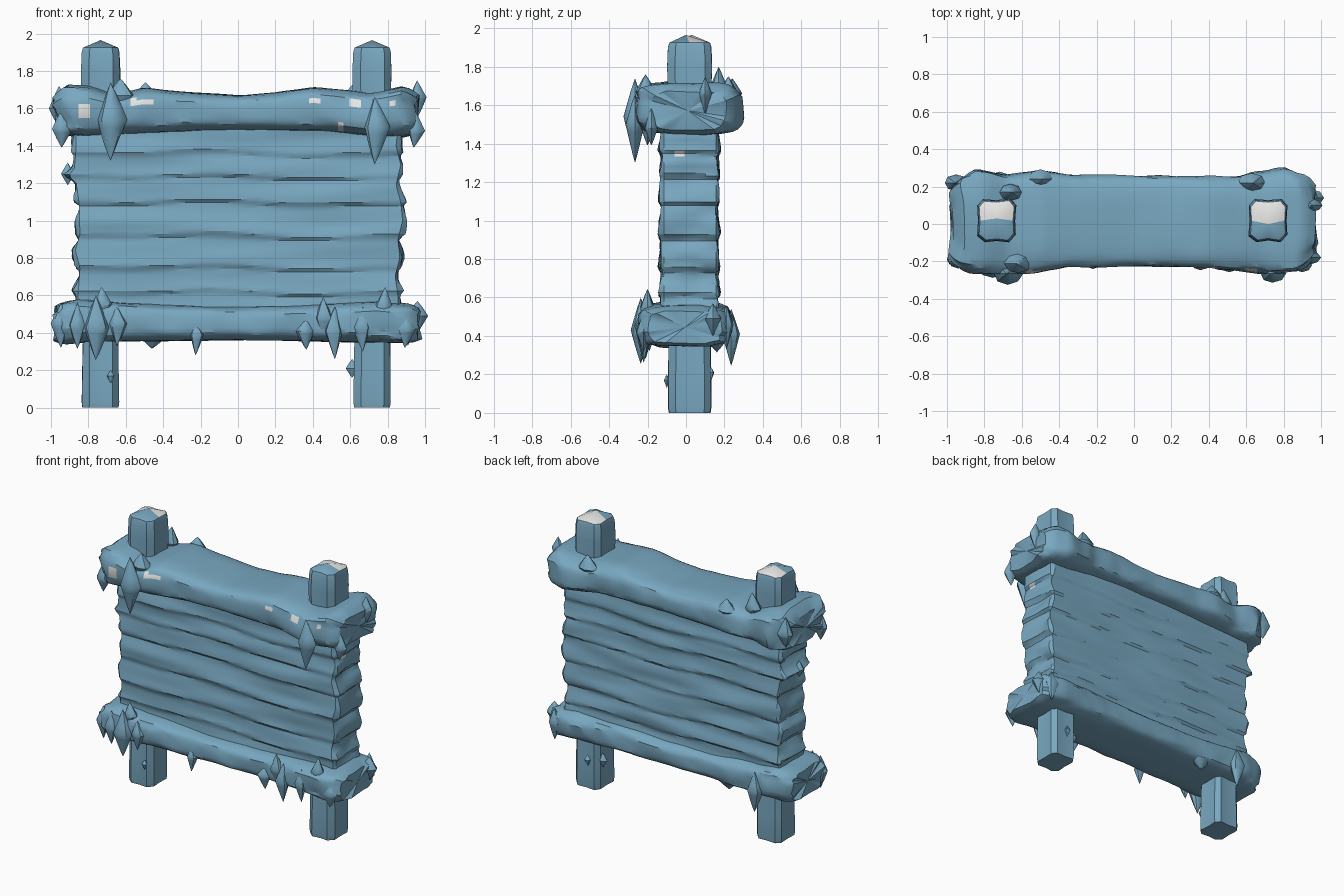
import bpy, bmesh, math, random
from mathutils import Vector, noise

if "Cube" in bpy.data.objects:
    bpy.data.objects.remove(bpy.data.objects["Cube"])

random.seed(4)


def material(name, rgb):
    m = bpy.data.materials.new(name)
    m.diffuse_color = (*rgb, 1)
    m.use_nodes = True
    m.node_tree.nodes["Principled BSDF"].inputs["Base Color"].default_value = m.diffuse_color
    return m


ICE = material("ice_blue", (0.19, 0.39, 0.53))
SNOW = material("snow_white", (0.85, 0.85, 0.84))


def n3(x, y, z):
    return noise.noise(Vector((x, y, z)))


def lerp(table, t):
    # piecewise linear lookup in (position, value) pairs
    for (a, va), (b, vb) in zip(table, table[1:]):
        if t <= b:
            return va + (vb - va) * max(0, (t - a) / (b - a))
    return table[-1][1]


def loft(name, rings, tips=(None, None), white=None, angle=32):
    # skin closed rings, fan-capped at both ends; white(face) picks snow faces
    bm = bmesh.new()
    vs = [[bm.verts.new(p) for p in r] for r in rings]
    n = len(rings[0])
    for a, b in zip(vs, vs[1:]):
        for i in range(n):
            j = (i + 1) % n
            bm.faces.new((a[i], a[j], b[j], b[i]))
    for ring, tip in ((vs[0], tips[0]), (vs[-1], tips[1])):
        if tip is None:
            tip = sum((v.co for v in ring), Vector()) / n
        t = bm.verts.new(tip)
        for i in range(n):
            bm.faces.new((ring[i], ring[(i + 1) % n], t))
    bmesh.ops.recalc_face_normals(bm, faces=bm.faces)
    bm.normal_update()
    if white:
        for f in bm.faces:
            f.material_index = 1 if white(f) else 0
    me = bpy.data.meshes.new(name)
    bm.to_mesh(me)
    bm.free()
    ob = bpy.data.objects.new(name, me)
    bpy.context.collection.objects.link(ob)
    me.materials.append(ICE)
    me.materials.append(SNOW)
    bpy.ops.object.select_all(action='DESELECT')
    ob.select_set(True)
    bpy.context.view_layer.objects.active = ob
    bpy.ops.object.shade_smooth_by_angle(angle=math.radians(angle))
    return ob


# posts: chamfered square trunks with a low pitched top, snow on the rear slope
def post(name, cx, peak_y):
    rings = []
    for z, s in ((0, .96), (.03, 1), (.2, .98), (.4, .95), (1.0, .95), (1.6, 1), (1.8, 1.04), (1.9, 1.0), (1.925, .93)):
        r = []
        for ux, uy in ((-.6, -1), (.0, -.93), (.65, -1), (1, -.65), (.94, 0), (1, .7),
                       (.7, 1), (0, .95), (-.7, 1), (-1, .7), (-.95, 0), (-1, -.7)):
            w = s + .05 * n3(ux * 3 + cx, uy * 3, z * 1.5)
            r.append((cx + .1 * ux * w, .018 + .112 * uy * w, z))
        rings.append(r)
    loft(name, rings, (None, (cx, peak_y, 1.965)),
         lambda f: f.normal.z > .5 and f.calc_center_median().y > peak_y - .01, 35)


post("left_post", -.735, .03)
post("right_post", .717, .0)


# plank panel: stacked rough boards with ragged ends
SEAMS = [.40, .60, .73, .90, 1.08, 1.22, 1.34, 1.56]
LEFT = [(.4, .87), (.6, .87), (.75, .86), (.84, .885), (.93, .86), (1.1, .865), (1.2, .88),
        (1.24, .92), (1.28, .89), (1.4, .88), (1.5, .88)]
RIGHT = [(.4, .87), (.6, .87), (.7, .855), (.8, .88), (.9, .87), (1.0, .895), (1.1, .885),
         (1.19, .86), (1.3, .885), (1.4, .86), (1.5, .87)]


def lap(z):
    # 0 at a board's top edge, 1 near its lower lip
    for a, b in zip(SEAMS, SEAMS[1:]):
        if a <= z < b:
            t = (z - a) / (b - a)
            return 1 - t if t > .12 else t / .12
    return 0


rings = []
for k in range(64):
    z = .44 + k * 1.06 / 63
    wl, wr = lerp(LEFT, z), lerp(RIGHT, z)
    ring = []

    def add(x, y, dx, dy):
        zz = z + .035 * n3(x * 1.6, y * 4, 3)
        bump = .016 * (lap(zz) - .5) + .016 * n3(x * 2, z * 10, y * 5)
        ring.append((x + dx * (bump * 1.7 + .012 * n3(y * 9, z * 12, x)), y + dy * bump, z))

    for i in range(25):
        add(-wl + .015 + (wl + wr - .03) * i / 24, -.133, 0, -1)
    for i in range(6):
        add(wr, -.115 + .27 * i / 5, 1, 0)
    for i in range(25):
        add(wr - .015 - (wl + wr - .03) * i / 24, .168, 0, 1)
    for i in range(6):
        add(-wl, .155 - .27 * i / 5, -1, 0)
    rings.append(ring)
loft("plank_panel", rings, angle=28,
     white=lambda f: f.normal.x > .5 and abs(f.calc_center_median().z - 1.345) < .02
     and abs(f.calc_center_median().y + .04) < .035)


# beams: long squared logs, thicker and lumpier toward the ends
def beam(name, top, bot, front, back, spots=(), seed=0, rough=.07):
    rings = []
    N, M = 64, 32
    for k in range(N):
        x = -.975 + 1.94 * k / (N - 1)
        t, b, f, r = (lerp(c, x) for c in (top, bot, front, back))
        end = min(k, N - 1 - k)
        s = (.84, .96)[end] if end < 2 else 1
        side = -1 if k < N / 2 else 1
        lump = rough * (.45 + .75 * abs(x) ** 2)
        ring = []
        for i in range(M):
            a = math.tau * (i + .5) / M
            c, d = math.cos(a), math.sin(a)
            w = s * (1 + lump * (n3(x * 5 + seed, c * 2.2, d * 2.2) + .5 * n3(x * 11, c * 5, d * 5 + seed)))
            y = (f + r) / 2 + (r - f) / 2 * math.copysign(abs(c) ** .5, c) * w
            z = (t + b) / 2 + (t - b) / 2 * math.copysign(abs(d) ** .55, d) * w
            dx = side * .035 * n3(c * 2, d * 2, seed + side) * (1 if end < 3 else 0)
            ring.append((x + dx, y, z))
        rings.append(ring)

    def white(f):
        p = f.calc_center_median()
        return f.normal.y < -.3 and any(abs(p.x - a) < .029 and abs(p.z - b) < .022 for a, b in spots)

    loft(name, rings, white=white, angle=30)


beam("top_beam",
     [(-.98, 1.68), (-.92, 1.725), (-.8, 1.72), (-.66, 1.67), (-.5, 1.71), (-.3, 1.69), (0, 1.67),
      (.2, 1.685), (.4, 1.715), (.55, 1.70), (.7, 1.68), (.88, 1.72), (.97, 1.69)],
     [(-.98, 1.46), (-.85, 1.45), (-.6, 1.465), (0, 1.485), (.5, 1.475), (.8, 1.445), (.97, 1.45)],
     [(-.98, -.22), (-.88, -.26), (-.7, -.27), (-.5, -.255), (-.35, -.235), (0, -.225), (.4, -.235),
      (.7, -.265), (.85, -.26), (.97, -.22)],
     [(-.98, .24), (-.85, .295), (-.7, .26), (-.5, .285), (-.35, .265), (.3, .255), (.55, .25),
      (.63, .28), (.82, .295), (.97, .24)],
     [(-.82, 1.585), (-.54, 1.63), (-.47, 1.63), (.40, 1.64), (.63, 1.63), (.55, 1.50), (.84, 1.61)], 2.3)
beam("bottom_beam",
     [(-.98, .56), (-.85, .58), (-.7, .57), (-.4, .55), (0, .54), (.5, .555), (.75, .57), (.97, .545)],
     [(-.98, .34), (-.8, .35), (-.4, .355), (0, .36), (.4, .355), (.97, .345)],
     [(-.98, -.22), (-.8, -.245), (-.4, -.225), (.4, -.22), (.8, -.25), (.97, -.23)],
     [(-.98, .21), (-.8, .24), (-.4, .225), (.4, .22), (.8, .24), (.97, .22)], seed=7.1)


# spikes: tapered ice from a wide root at zr, tips at z0 (below) and z1 (above)
def spike(name, x, y, z0, zr, z1, r, lean=0.0):
    rings = []
    for t in (-.8, -.5, -.2, 0, .3, .7):
        z = zr + t * (zr - z0 if t < 0 else z1 - zr)
        w = r * (1 - abs(t)) ** .9
        off = lean * abs(t)
        rings.append([(x + off + w * math.cos(a) * (1 + .25 * n3(x * 9, a, z * 4)),
                       y + .75 * w * math.sin(a), z) for a in (math.tau * i / 8 for i in range(8))])
    loft(name, rings, ((x + lean, y, z0), (x + lean, y, z1)), angle=40)


TOP_SPIKES = [(-.675, -.265, 1.32, 1.54, 1.74, .08), (.74, -.265, 1.30, 1.50, 1.66, .065),
              (-.94, -.2, 1.39, 1.49, 1.6, .05), (-.62, -.21, 1.58, 1.67, 1.76, .07),
              (.95, -.18, 1.39, 1.48, 1.6, .045), (.96, .1, 1.55, 1.66, 1.75, .045),
              (-.66, .17, 1.6, 1.69, 1.80, .06), (.63, .22, 1.58, 1.66, 1.75, .07),
              (-.5, .24, 1.6, 1.66, 1.74, .07), (-.95, .22, 1.5, 1.6, 1.72, .06)]
BOTTOM_SPIKES = [(-.86, -.225, .315, .44, .56, .05), (-.755, -.235, .255, .43, .60, .07),
                 (-.64, -.23, .33, .45, .54, .05), (-.72, -.2, .46, .55, .645, .05),
                 (-.22, -.21, .28, .39, .46, .04), (.355, -.21, .31, .41, .48, .05),
                 (.51, -.22, .26, .41, .54, .05), (.66, -.225, .30, .43, .54, .045),
                 (.78, -.2, .44, .54, .645, .05), (.9, -.22, .32, .42, .52, .05),
                 (.46, -.21, .38, .48, .59, .05), (-.95, -.19, .32, .45, .56, .05),
                 (-.72, .235, .245, .41, .54, .06), (.9, .21, .33, .46, .56, .05),
                 (.95, .14, .40, .49, .57, .06), (-.45, .16, .315, .38, .45, .07)]
for label, rows in (("top_icicle", TOP_SPIKES), ("bottom_icicle", BOTTOM_SPIKES)):
    for i, row in enumerate(rows, 1):
        spike(f"{label}_{i}", *row, lean=random.uniform(-.012, .012))

# small stubs: one on the panel's left edge, others on the legs
spike("panel_knot", -.91, .0, 1.19, 1.25, 1.31, .035)
spike("right_leg_knot", .61, .08, .16, .21, .26, .03)
spike("left_leg_knot", -.68, -.1, .13, .17, .2, .02)
spike("rear_leg_knot", .7, .128, .16, .21, .24, .025)
